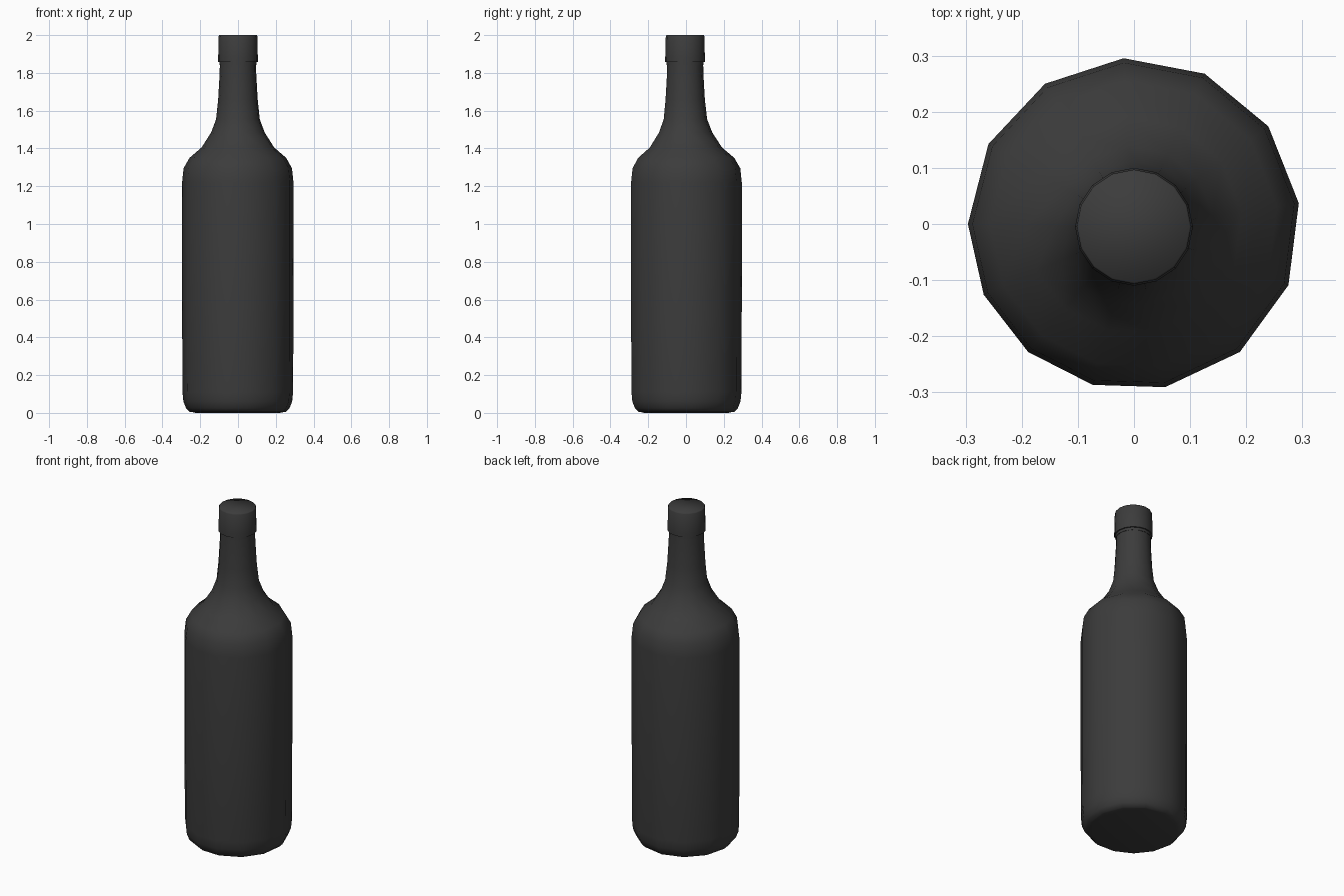
import bpy, bmesh, math

cube = bpy.data.objects.get("Cube")
if cube:
    bpy.data.objects.remove(cube, do_unlink=True)

# One dark glass colour for the whole bottle
glass = bpy.data.materials.new("dark_grey")
glass.use_nodes = True
colour = (0.045, 0.045, 0.045, 1)
glass.diffuse_color = colour
glass.node_tree.nodes["Principled BSDF"].inputs["Base Color"].default_value = colour


def lathe(name, profile, angles, centre_y=0.0, sharp=40):
    """Turn (radius, z, share of the centre offset) rings into a closed solid."""
    bm = bmesh.new()
    rings = []
    for radius, z, shift in profile:
        rings.append([bm.verts.new((radius * math.cos(a),
                                    radius * math.sin(a) + centre_y * shift, z))
                      for a in angles])
    count = len(angles)
    for low, high in zip(rings, rings[1:]):
        for i in range(count):
            j = (i + 1) % count
            bm.faces.new((low[i], low[j], high[j], high[i]))
    bm.faces.new(rings[0])
    bm.faces.new(rings[-1])
    bmesh.ops.recalc_face_normals(bm, faces=bm.faces)
    mesh = bpy.data.meshes.new(name)
    bm.to_mesh(mesh)
    bm.free()
    mesh.materials.append(glass)
    obj = bpy.data.objects.new(name, mesh)
    bpy.context.collection.objects.link(obj)
    bpy.ops.object.select_all(action='DESELECT')
    obj.select_set(True)
    bpy.context.view_layer.objects.active = obj
    bpy.ops.object.shade_smooth_by_angle(angle=math.radians(sharp))
    return obj


# Thirteen slightly uneven sides: nine wide, four narrow
steps = [28.8] * 9 + [25.2] * 4
body_angles = [math.radians(180 - sum(steps[:i])) for i in range(13)]
cap_angles = [math.tau * i / 16 for i in range(16)]

# Body, shoulder and neck, with a shallow dished base
lathe("bottle_body", [
    (0.16, 0.02, 0), (0.23, 0.005, 0), (0.255, 0.005, 0), (0.275, 0.025, 0),
    (0.289, 0.06, 0), (0.294, 0.11, 0), (0.296, 0.6, 0), (0.296, 1.22, 0),
    (0.288, 1.295, 0), (0.257, 1.35, 0.2), (0.193, 1.405, 0.4),
    (0.142, 1.485, 0.6), (0.116, 1.555, 0.8), (0.105, 1.66, 1),
    (0.097, 1.8, 1), (0.096, 1.87, 1)], body_angles, -0.005, 50)

# Screw cap with a thin collar under it
lathe("cap_collar", [(0.098, 1.842, 1), (0.098, 1.862, 1)], cap_angles, -0.005)
lathe("cap", [(0.105, 1.858, 1), (0.105, 1.88, 1), (0.102, 1.995, 1), (0.099, 2.0, 1)],
      cap_angles, -0.005, 60)

# Base rim that touches the ground
lathe("base_rim", [(0.225, 0, 0), (0.25, 0.006, 0)], body_angles)
